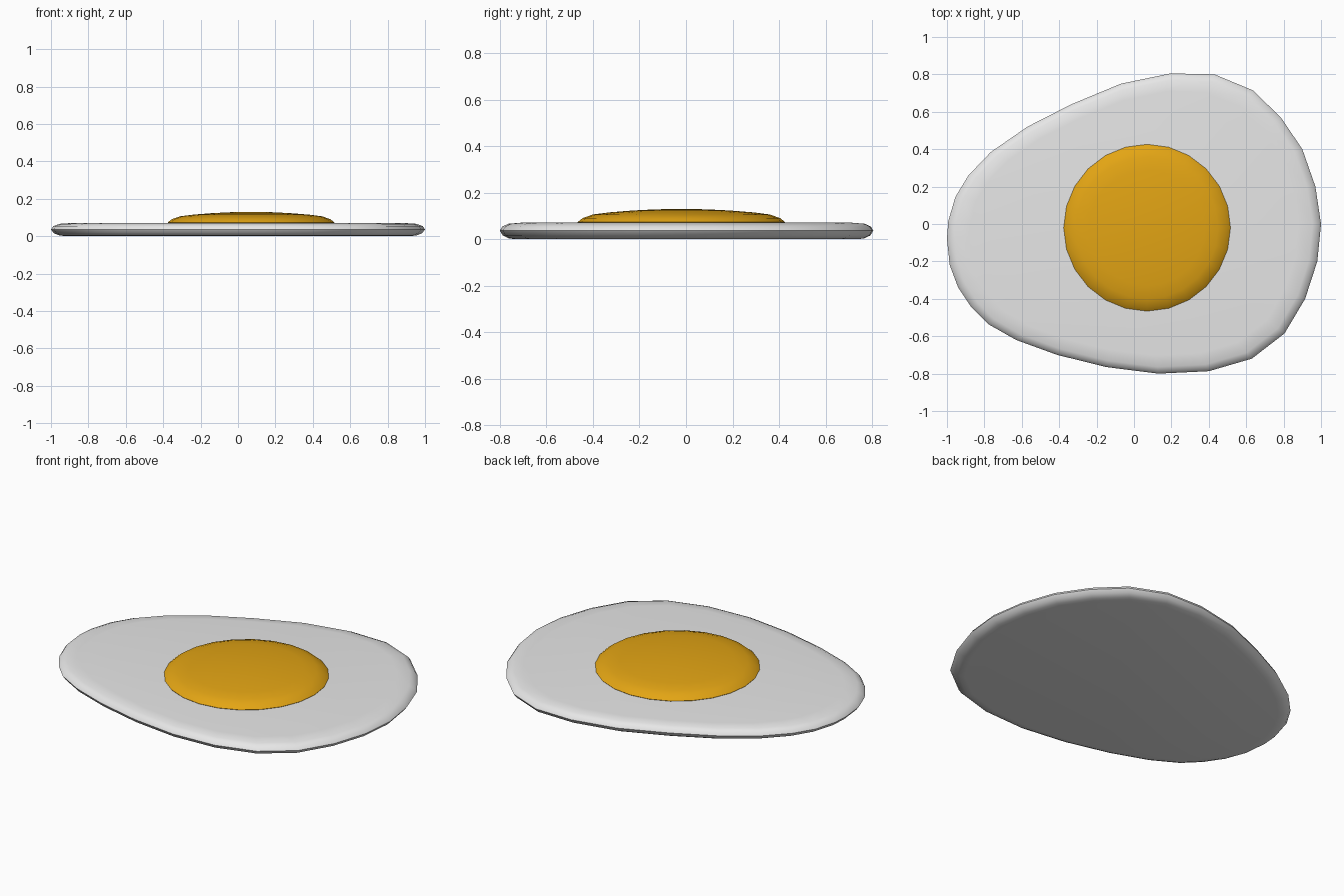
import bpy, bmesh, math

if "Cube" in bpy.data.objects:
    bpy.data.objects.remove(bpy.data.objects["Cube"])


def material(name, rgb):
    m = bpy.data.materials.new(name)
    m.diffuse_color = (*rgb, 1.0)
    m.use_nodes = True
    m.node_tree.nodes["Principled BSDF"].inputs["Base Color"].default_value = m.diffuse_color
    return m


def loft(name, rings, mat, tip=None):
    """Skin a stack of closed rings, capping the bottom and the top (flat or to a tip)."""
    bm = bmesh.new()
    loops = [[bm.verts.new(p) for p in ring] for ring in rings]
    n = len(loops[0])
    for a, b in zip(loops, loops[1:]):
        for i in range(n):
            j = (i + 1) % n
            bm.faces.new((a[i], a[j], b[j], b[i]))
    bm.faces.new(loops[0][::-1])
    if tip:
        t = bm.verts.new(tip)
        for i in range(n):
            bm.faces.new((loops[-1][i], loops[-1][(i + 1) % n], t))
    else:
        bm.faces.new(loops[-1])
    for f in bm.faces:
        f.smooth = True
    me = bpy.data.meshes.new(name)
    bm.to_mesh(me)
    bm.free()
    me.materials.append(mat)
    ob = bpy.data.objects.new(name, me)
    bpy.context.collection.objects.link(ob)
    bpy.context.view_layer.objects.active = ob
    ob.select_set(True)
    bpy.ops.object.shade_smooth_by_angle(angle=math.radians(50))
    ob.select_set(False)
    return ob


white = material("egg white", (0.8, 0.8, 0.8))
yellow = material("yolk yellow", (0.77, 0.376, 0.007))

# Egg white: irregular outline with a rounded rim
outline = [
    (1.0, 0.0), (0.97, 0.20), (0.90, 0.40), (0.785, 0.57), (0.635, 0.715),
    (0.43, 0.80), (0.195, 0.805), (-0.07, 0.75), (-0.335, 0.64), (-0.57, 0.52),
    (-0.765, 0.385), (-0.885, 0.26), (-0.955, 0.145), (-0.993, 0.015),
    (-1.0, -0.08), (-0.985, -0.22), (-0.94, -0.34), (-0.87, -0.445),
    (-0.78, -0.535), (-0.63, -0.62), (-0.41, -0.70), (-0.147, -0.765),
    (0.13, -0.80), (0.40, -0.787), (0.63, -0.72), (0.805, -0.585),
    (0.915, -0.40), (0.98, -0.20)]
rim = [(0.92, 0.0), (0.955, 0.004), (0.985, 0.016), (1.0, 0.036),
       (0.988, 0.053), (0.955, 0.066), (0.88, 0.071)]
loft("egg_white", [[(x * s, y * s, z) for x, y in outline] for s, z in rim], white)

# Yolk: low dome sitting in the white
SEG = 24
dome = [(0.44, 0.06), (0.446, 0.073), (0.425, 0.09), (0.38, 0.106),
        (0.31, 0.115), (0.21, 0.123), (0.11, 0.128)]
cx, cy = 0.07, -0.02
loft("yolk",
     [[(cx + r * math.cos(math.tau * i / SEG), cy + r * math.sin(math.tau * i / SEG), z)
       for i in range(SEG)] for r, z in dome],
     yellow, tip=(cx, cy, 0.13))
